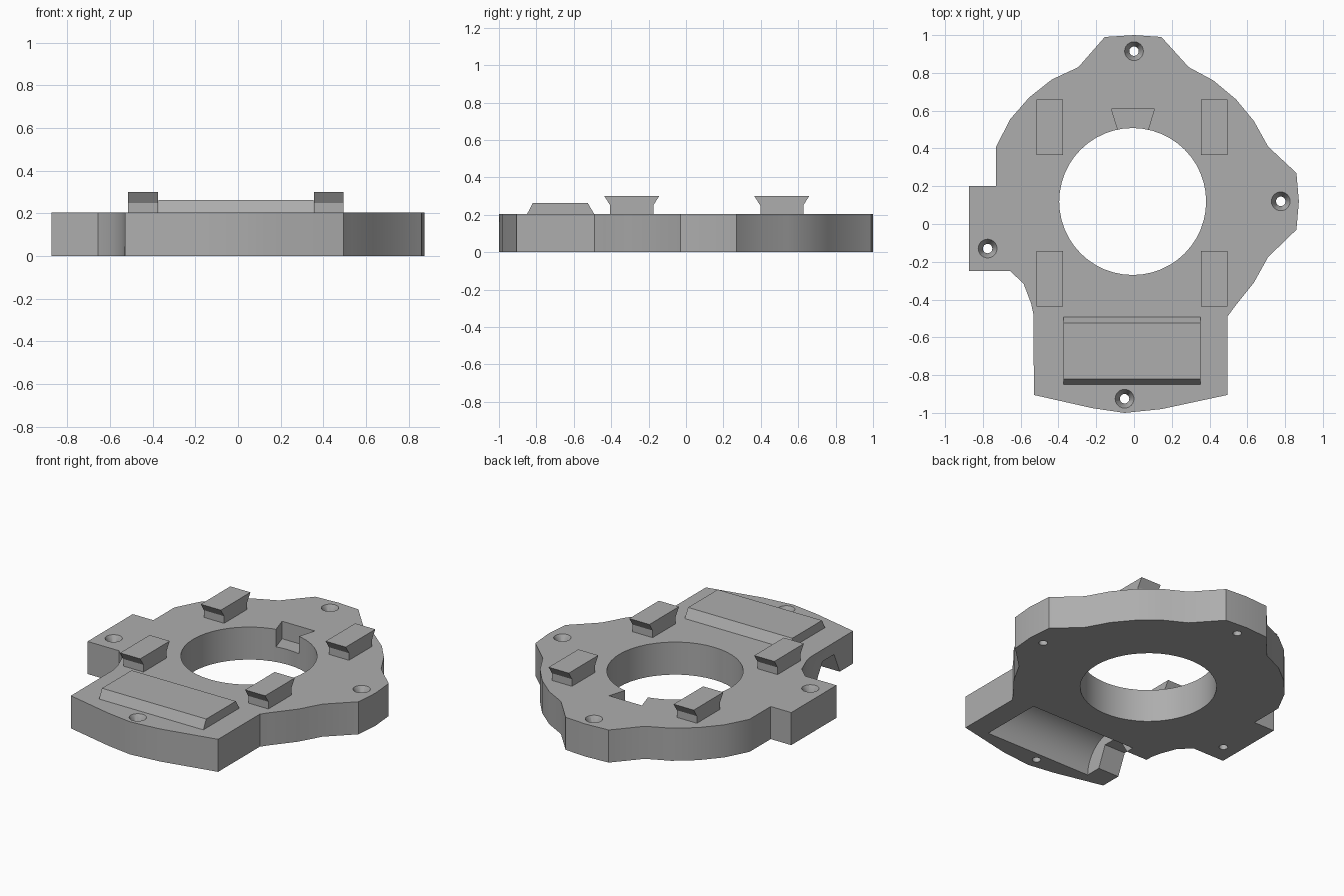
import bpy, bmesh, math
from mathutils import Vector, Matrix

cube = bpy.data.objects.get("Cube")
if cube:
    bpy.data.objects.remove(cube, do_unlink=True)

TOP = 0.205

grey = bpy.data.materials.new("plain_grey")
grey.use_nodes = True
COLOUR = (0.42, 0.42, 0.42, 1)
grey.diffuse_color = COLOUR
grey.node_tree.nodes["Principled BSDF"].inputs["Base Color"].default_value = COLOUR


def finish(name, bm):
    bmesh.ops.recalc_face_normals(bm, faces=bm.faces)
    mesh = bpy.data.meshes.new(name)
    bm.to_mesh(mesh)
    bm.free()
    mesh.materials.append(grey)
    obj = bpy.data.objects.new(name, mesh)
    bpy.context.collection.objects.link(obj)
    return obj


def prism(name, profile, lo, hi, axis="z"):
    """Extrude a profile: (x, y) along z, or (y, z) along x."""
    place = (lambda a, b: (a, b, lo)) if axis == "z" else (lambda a, b: (lo, a, b))
    step = Vector((0, 0, hi - lo)) if axis == "z" else Vector((hi - lo, 0, 0))
    bm = bmesh.new()
    face = bm.faces.new([bm.verts.new(place(a, b)) for a, b in profile])
    new = bmesh.ops.extrude_face_region(bm, geom=[face])["geom"]
    bmesh.ops.translate(bm, vec=step, verts=[v for v in new if isinstance(v, bmesh.types.BMVert)])
    return finish(name, bm)


def circle(cx, cy, radius, count):
    return [(cx + radius * math.cos(math.tau * i / count),
             cy + radius * math.sin(math.tau * i / count)) for i in range(count)]


def cone(name, x, y, z, r_low, r_high, depth):
    bm = bmesh.new()
    bmesh.ops.create_cone(bm, cap_ends=True, segments=24, radius1=r_low, radius2=r_high,
                          depth=depth, matrix=Matrix.Translation((x, y, z + depth / 2)))
    return finish(name, bm)


def cut(target, cutter):
    mod = target.modifiers.new("cut", "BOOLEAN")
    mod.operation = "DIFFERENCE"
    mod.solver = "EXACT"
    mod.object = cutter
    bpy.context.view_layer.objects.active = target
    bpy.ops.object.modifier_apply(modifier=mod.name)
    bpy.data.objects.remove(cutter, do_unlink=True)


# Base plate with mounting lugs, a square tab and a front compartment
outline = [
    (0, 1), (0.145, 0.99), (0.29, 0.83), (0.42, 0.76), (0.54, 0.66), (0.635, 0.545),
    (0.71, 0.41), (0.86, 0.27), (0.873, 0.12), (0.86, -0.03), (0.71, -0.175),
    (0.635, -0.31), (0.535, -0.435), (0.495, -0.49), (0.495, -0.905), (0.145, -0.98),
    (-0.05, -1), (-0.22, -0.975), (-0.53, -0.905), (-0.532, -0.48), (-0.545, -0.42),
    (-0.585, -0.315), (-0.655, -0.25), (-0.873, -0.25), (-0.873, 0.2), (-0.73, 0.2),
    (-0.73, 0.41), (-0.655, 0.555), (-0.555, 0.67), (-0.435, 0.765), (-0.295, 0.83),
    (-0.155, 0.99),
]
plate = prism("base_plate", outline, 0, TOP)

# Central opening and the flared notch at its back
cut(plate, prism("opening_cutter", circle(-0.007, 0.119, 0.389, 48), -0.1, 0.4))
notch = [(-0.12, 0.61), (0.108, 0.61), (0.06, 0.45), (-0.07, 0.45)]
cut(plate, prism("notch_cutter", notch, 0.095, 0.4))

# Countersunk screw holes
for x, y in [(0, 0.915), (0.777, 0.12), (-0.775, -0.13), (-0.05, -0.925)]:
    cut(plate, cone("hole_cutter", x, y, -0.1, 0.025, 0.025, 0.5))
    cut(plate, cone("sink_cutter", x, y, TOP - 0.05, 0.0245, 0.05, 0.0505))

# Round-roofed pocket underneath, with a side passage to the outside
cut(plate, prism("pocket_cutter", circle(-0.67, 0, 0.2, 48), -0.385, 0.355, "x"))
passage = [(-0.78, -0.02), (-0.715, 0.13), (-0.6, 0.13), (-0.51, -0.02)]
cut(plate, prism("passage_cutter", passage, -0.7, -0.35, "x"))

# Raised cover with sloped long sides over the pocket
cover = prism("pocket_cover", [(-0.85, TOP - 0.002), (-0.82, 0.262), (-0.525, 0.262),
                               (-0.49, TOP - 0.002)], -0.373, 0.353, "x")

# Four undercut clips
clips = []
for side, x in (("left", 0.355), ("right", -0.515)):
    for end, y in (("front", -0.29), ("back", 0.512)):
        half = [(0.115, TOP - 0.01), (0.115, 0.25), (0.147, 0.3)]
        profile = [(y + a, z) for a, z in half] + [(y - a, z) for a, z in reversed(half)]
        clips.append(prism(f"{end}_{side}_clip", profile, x, x + 0.14, "x"))

# Smooth the round walls, keep the edges crisp
bpy.ops.object.select_all(action="DESELECT")
for obj in [plate, cover] + clips:
    obj.select_set(True)
bpy.context.view_layer.objects.active = plate
bpy.ops.object.shade_smooth_by_angle(angle=math.radians(30))
